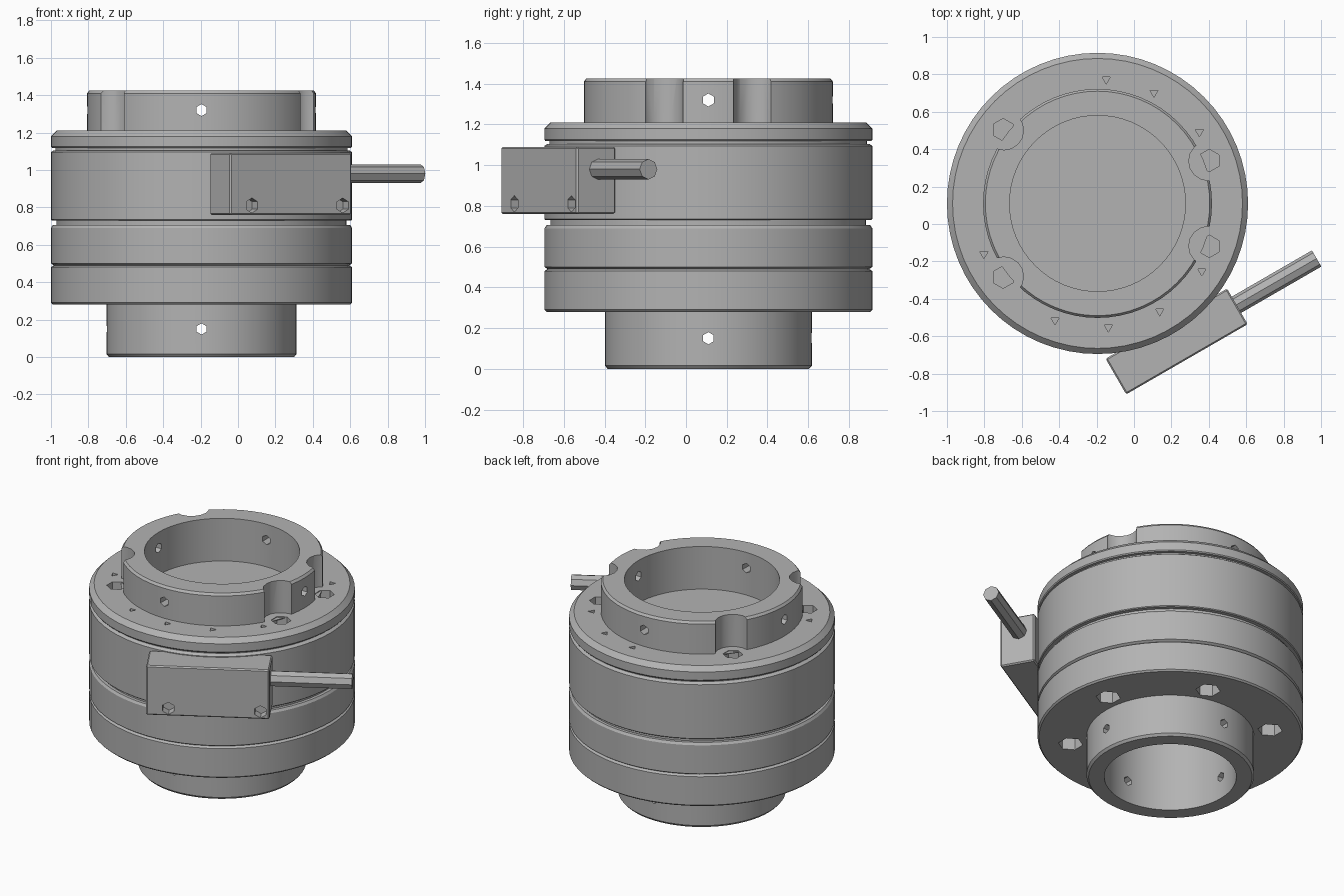
import bpy, bmesh
from math import sin, cos, radians
from mathutils import Vector, Matrix

if "Cube" in bpy.data.objects:
    bpy.data.objects.remove(bpy.data.objects["Cube"])

AXIS = Vector((-0.195, 0.11, 0))
SEGS = 64

metal = bpy.data.materials.new("grey_metal")
metal.use_nodes = True
metal.diffuse_color = (0.45, 0.45, 0.45, 1)
metal.node_tree.nodes["Principled BSDF"].inputs["Base Color"].default_value = (0.45, 0.45, 0.45, 1)


def add_object(name, bm):
    bmesh.ops.recalc_face_normals(bm, faces=bm.faces)
    mesh = bpy.data.meshes.new(name)
    bm.to_mesh(mesh)
    bm.free()
    mesh.materials.append(metal)
    obj = bpy.data.objects.new(name, mesh)
    bpy.context.collection.objects.link(obj)
    return obj


def select(obj):
    bpy.ops.object.select_all(action='DESELECT')
    obj.select_set(True)
    bpy.context.view_layer.objects.active = obj


def smooth(obj):
    select(obj)
    bpy.ops.object.shade_smooth_by_angle(angle=radians(30))


def lathe(name, profile):
    """Revolve a closed (radius, height) outline about the main axis."""
    bm = bmesh.new()
    rings = []
    for r, z in profile:
        if r == 0:
            rings.append([bm.verts.new(AXIS + Vector((0, 0, z)))] * SEGS)
        else:
            angles = [radians(360 * i / SEGS) for i in range(SEGS)]
            rings.append([bm.verts.new(AXIS + Vector((r * cos(a), r * sin(a), z))) for a in angles])
    for lower, upper in zip(rings, rings[1:] + rings[:1]):
        for i in range(SEGS):
            j = (i + 1) % SEGS
            corners = list(dict.fromkeys([lower[i], lower[j], upper[j], upper[i]]))
            if len(corners) > 2:
                bm.faces.new(corners)
    return add_object(name, bm)


def rod(bm, start, end, radius, sides):
    """Add a capped cylinder between two points."""
    start, end = Vector(start), Vector(end)
    span = end - start
    turn = span.to_track_quat('Z', 'Y').to_matrix().to_4x4()
    bmesh.ops.create_cone(bm, cap_ends=True, segments=sides, radius1=radius, radius2=radius,
                          depth=span.length, matrix=Matrix.Translation((start + end) / 2) @ turn)


def polar(r, degrees, z):
    a = radians(degrees)
    return AXIS + Vector((r * cos(a), r * sin(a), z))


def cut(obj, rods):
    """Drill a list of (start, end, radius, sides) holes."""
    bm = bmesh.new()
    for item in rods:
        rod(bm, *item)
    cutter = add_object("hole_cutter", bm)
    cutter.hide_render = True
    mod = obj.modifiers.new("holes", 'BOOLEAN')
    mod.operation = 'DIFFERENCE'
    mod.solver = 'EXACT'
    mod.object = cutter
    select(obj)
    bpy.ops.object.modifier_apply(modifier=mod.name)
    bpy.data.objects.remove(cutter)


def upright(r, angle, low, high, radius, sides):
    return (polar(r, angle, low), polar(r, angle, high), radius, sides)


def radial(angle, z, inner, outer, radius):
    return (polar(inner, angle, z), polar(outer, angle, z), radius, 6)


QUARTERS = (0, 90, 180, 270)
BOLTS = (21, 142, 218, 339)

# Lower hub: open tube with set-screw holes
hub = lathe("lower_hub", [(0.40, 0), (0.495, 0), (0.508, 0.015), (0.508, 0.30), (0.40, 0.30)])
cut(hub, [radial(a, 0.15, 0.35, 0.6, 0.03) for a in QUARTERS])

# Lower flange with a circle of bolt recesses underneath
flange = lathe("lower_flange", [(0.40, 0.28), (0.795, 0.28), (0.805, 0.29), (0.805, 0.48),
                                (0.79, 0.49), (0.40, 0.49)])
cut(flange, [upright(0.61, 12 + 60 * i, 0.2, 0.38, 0.075, 6) for i in range(6)])

# Middle ring, sensor drum and the narrow grooves between them
lathe("middle_ring", [(0.40, 0.49), (0.79, 0.49), (0.805, 0.50), (0.805, 0.69),
                      (0.795, 0.705), (0.775, 0.705), (0.775, 0.73), (0.40, 0.73)])
lathe("main_drum", [(0.40, 0.73), (0.80, 0.73), (0.805, 0.735), (0.805, 1.095),
                    (0.79, 1.105), (0.78, 1.105), (0.78, 1.125), (0.40, 1.125)])

# Top plate closed by a floor inside the ring
plate = lathe("top_plate", [(0, 1.09), (0.40, 1.09), (0.40, 1.118), (0.80, 1.118), (0.805, 1.125),
                            (0.805, 1.18), (0.775, 1.21), (0.47, 1.21), (0.47, 1.14), (0, 1.14)])
small_holes = (35, 63, 86, 204, 250, 275, 300, 327)
cut(plate, [upright(0.64, a, 1.15, 1.3, 0.06, 6) for a in BOLTS]
    + [upright(0.665, a, 1.17, 1.3, 0.025, 3) for a in small_holes])

# Upper ring with clearance notches beside the bolts and set-screw holes
ring = lathe("upper_ring", [(0.47, 1.20), (0.612, 1.20), (0.612, 1.41), (0.6, 1.425), (0.47, 1.425)])
cut(ring, [upright(0.635, a, 1.205, 1.5, 0.105, 16) for a in BOLTS])
cut(ring, [radial(a, 1.32, 0.4, 0.7, 0.032) for a in QUARTERS])

# Sensor box set tangent to the drum
TILT = radians(30)
ALONG = Vector((cos(TILT), sin(TILT), 0))
OUT = Vector((sin(TILT), -cos(TILT), 0))
BOX = Vector((0.228, -0.628, 0.925))
bm = bmesh.new()
bmesh.ops.create_cube(bm, size=1, matrix=Matrix.Translation(BOX) @ Matrix.Rotation(TILT, 4, 'Z')
                      @ Matrix.Diagonal((0.75, 0.22, 0.33, 1)))
bmesh.ops.bevel(bm, geom=bm.edges[:], offset=0.008, segments=1, affect='EDGES')
box = add_object("sensor_box", bm)
screw_points = [BOX + ALONG * s - Vector((0, 0, 0.115)) for s in (-0.24, 0.32)]
cut(box, [(p + OUT * 0.05, p + OUT * 0.2, 0.04, 6) for p in screw_points])

# Cable stub leaving the end of the box
bm = bmesh.new()
cable_root = BOX + ALONG * 0.36 + OUT * -0.01 + Vector((0, 0, 0.055))
rod(bm, cable_root, cable_root + ALONG * 0.51, 0.05, 8)
cable = add_object("cable_stub", bm)

for part in [o for o in bpy.data.objects if o.type == 'MESH' and o.name != "sensor_box"]:
    smooth(part)
